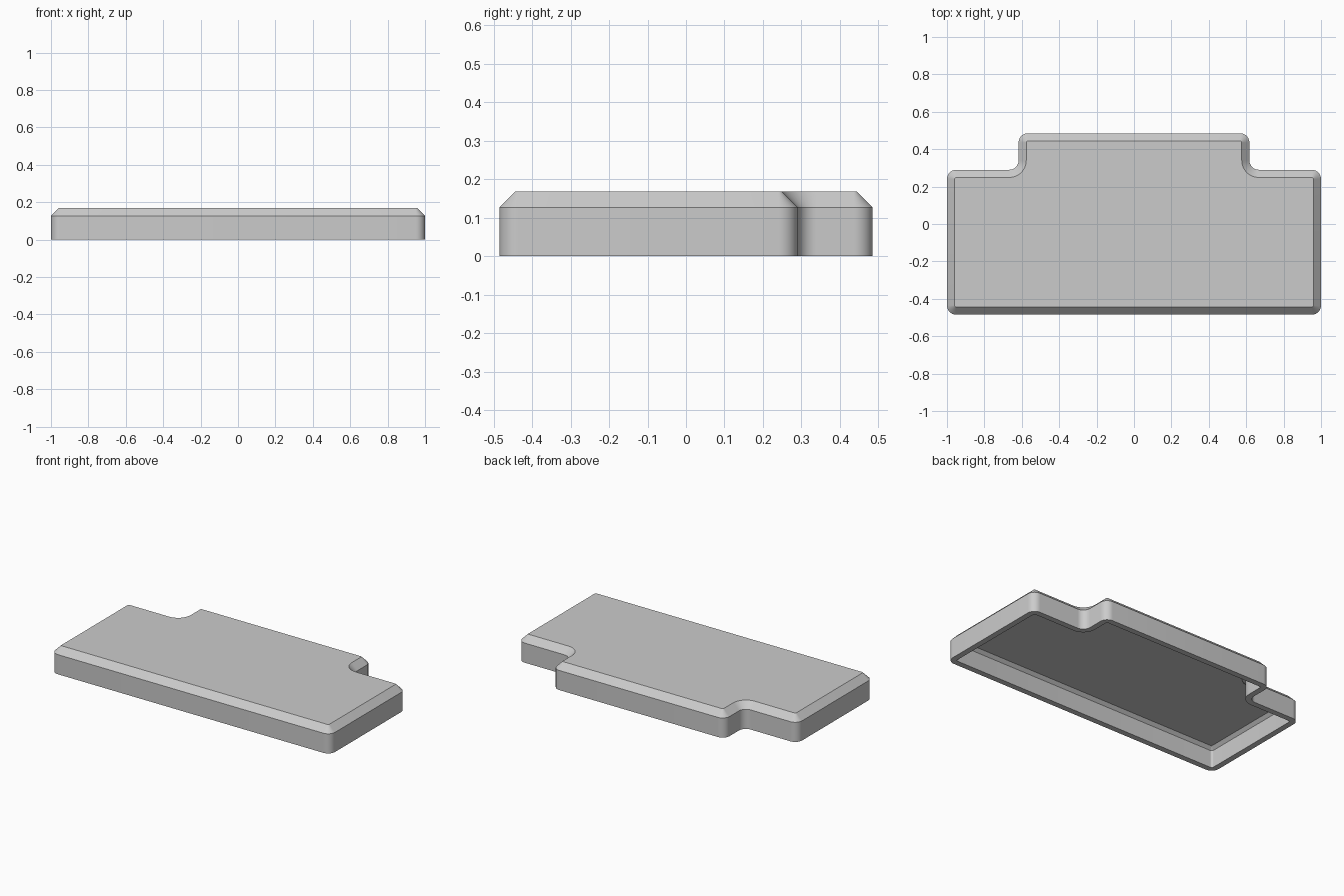
import bpy
import bmesh
import math
from mathutils import Vector

cube = bpy.data.objects.get("Cube")
if cube:
    bpy.data.objects.remove(cube, do_unlink=True)

# Main dimensions
HALF_W, HALF_D = 1.0, 0.485
TAB_X, SHOULDER_Y = 0.617, 0.29
HEIGHT, CHAMFER = 0.168, 0.041
WALL, RADIUS, STEPS = 0.037, 0.05, 10

# Stepped footprint, counter-clockwise: right half, then its mirror
right_half = [(HALF_W, -HALF_D), (HALF_W, SHOULDER_Y),
              (TAB_X, SHOULDER_Y), (TAB_X, HALF_D)]
corners = [Vector(p) for p in right_half + [(-x, y) for x, y in reversed(right_half)]]


def outline(inset):
    """Footprint moved inward by inset, with concentric rounded corners."""
    points = []
    for i, corner in enumerate(corners):
        u = (corner - corners[i - 1]).normalized()
        v = (corners[(i + 1) % len(corners)] - corner).normalized()
        nu, nv = Vector((-u.y, u.x)), Vector((-v.y, v.x))
        side = 1 if u.cross(v) > 0 else -1
        r = max(RADIUS - side * inset, 0.003)
        centre = corner + (inset + side * r) * (nu + nv)
        for k in range(STEPS + 1):
            a = math.pi / 2 * k / STEPS
            points.append(centre - side * r * (nu * math.cos(a) + nv * math.sin(a)))
    return points


# Wall section as (inset, height): inner ceiling, down, under the rim, up to the top
slant = WALL * math.tan(math.pi / 8)
section = [(CHAMFER + slant, HEIGHT - WALL),
           (WALL, HEIGHT - CHAMFER - slant),
           (WALL, 0),
           (0, 0),
           (0, HEIGHT - CHAMFER),
           (CHAMFER, HEIGHT)]

# Hollow lid, open underneath
bm = bmesh.new()
rings = [[bm.verts.new((p.x, p.y, z)) for p in outline(d)] for d, z in section]
for low, high in zip(rings, rings[1:]):
    for i in range(len(low)):
        j = (i + 1) % len(low)
        bm.faces.new((low[i], low[j], high[j], high[i]))
bm.faces.new(rings[0])
bm.faces.new(rings[-1])
bmesh.ops.recalc_face_normals(bm, faces=bm.faces)
mesh = bpy.data.meshes.new("stepped_lid")
bm.to_mesh(mesh)
bm.free()

lid = bpy.data.objects.new("stepped_lid", mesh)
bpy.context.collection.objects.link(lid)

# Plain grey material
grey = bpy.data.materials.new("light_grey")
grey.use_nodes = True
colour = (0.6, 0.6, 0.6, 1)
grey.diffuse_color = colour
grey.node_tree.nodes["Principled BSDF"].inputs["Base Color"].default_value = colour
mesh.materials.append(grey)

# Smooth round corners, crisp chamfer edges
bpy.ops.object.select_all(action="DESELECT")
lid.select_set(True)
bpy.context.view_layer.objects.active = lid
bpy.ops.object.shade_smooth_by_angle(angle=math.radians(30))
